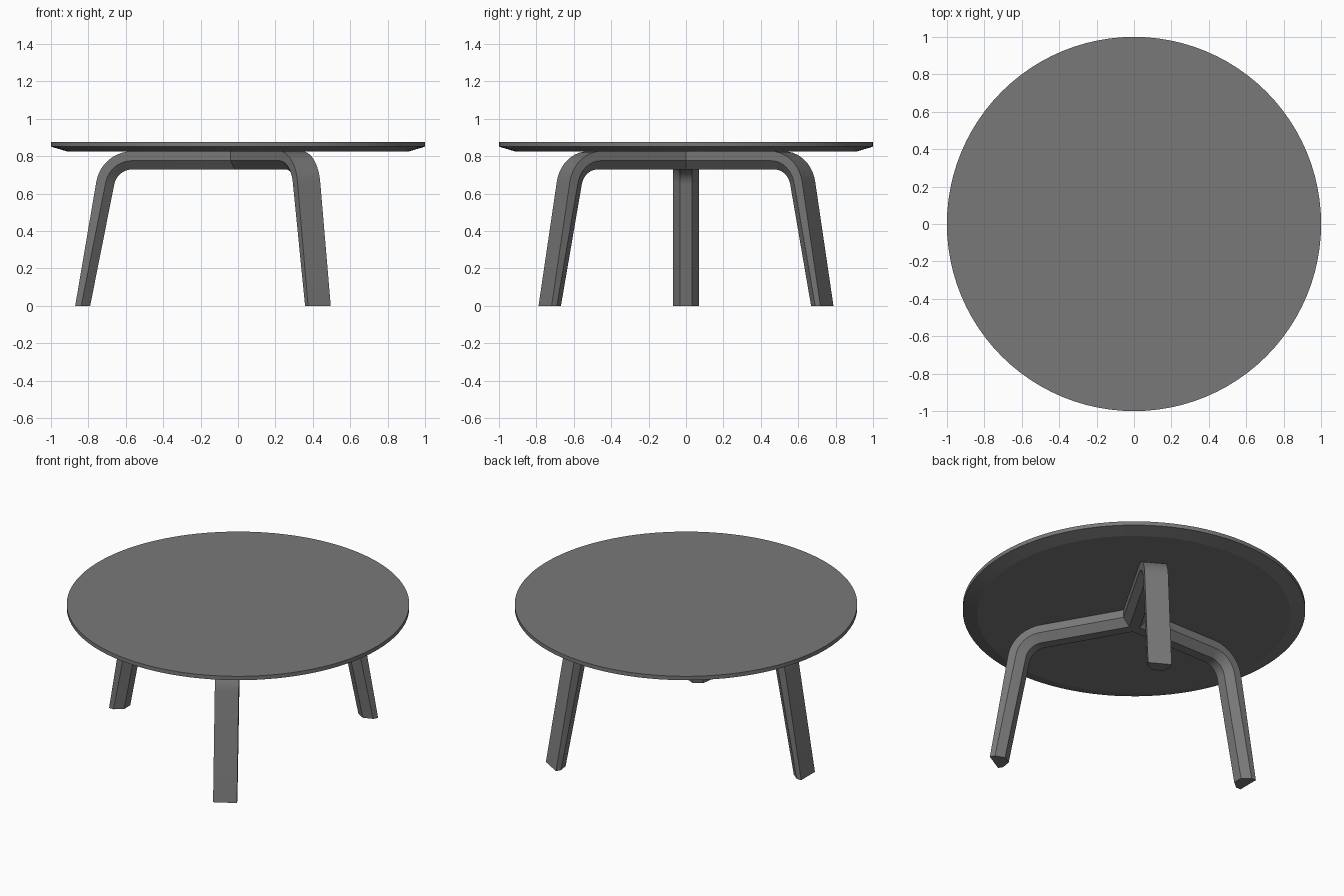
import bpy, bmesh
from math import radians, cos, sin, tan, pi

cube = bpy.data.objects.get("Cube")
if cube:
    bpy.data.objects.remove(cube, do_unlink=True)

grey = bpy.data.materials.new("mid_grey")
colour = (0.19, 0.19, 0.19, 1)
grey.use_nodes = True
grey.diffuse_color = colour
grey.node_tree.nodes["Principled BSDF"].inputs["Base Color"].default_value = colour

UNDERSIDE = 0.826


def make_object(name, bm, angle):
    bmesh.ops.remove_doubles(bm, verts=bm.verts, dist=0.0005)
    bmesh.ops.recalc_face_normals(bm, faces=bm.faces)
    mesh = bpy.data.meshes.new(name)
    bm.to_mesh(mesh)
    bm.free()
    mesh.materials.append(grey)
    obj = bpy.data.objects.new(name, mesh)
    bpy.context.collection.objects.link(obj)
    bpy.ops.object.select_all(action='DESELECT')
    obj.select_set(True)
    bpy.context.view_layer.objects.active = obj
    bpy.ops.object.shade_smooth_by_angle(angle=radians(angle))
    return obj


def loft(bm, rings):
    for a, b in zip(rings, rings[1:]):
        n = len(a)
        for i in range(n):
            j = (i + 1) % n
            bm.faces.new((a[i], a[j], b[j], b[i]))


# Round top with a flat rim and an undercut bevel
bm = bmesh.new()
sides = 96
rings = [[bm.verts.new((r * cos(2 * pi * i / sides), r * sin(2 * pi * i / sides), z))
          for i in range(sides)]
         for r, z in ((0.915, UNDERSIDE), (1.0, 0.851), (1.0, 0.876))]
loft(bm, rings)
bm.faces.new(rings[0])
bm.faces.new(rings[-1])
make_object("table_top", bm, 10)

# Three bent legs, mitred together under the middle of the top
BEND_X, BEND_Z, LEAN = 0.565, 0.631, 10
OUTER, MIDDLE, INNER = (0.195, 0.87), (0.145, 0.838), (0.098, 0.79)  # bend radius, foot reach
WIDE, NARROW = 0.07, 0.031
SECTION = [(OUTER, -WIDE), (OUTER, 0), (OUTER, WIDE), (MIDDLE, WIDE),
           (INNER, NARROW), (INNER, 0), (INNER, -NARROW), (MIDDLE, -WIDE)]


def leg(bm, heading):
    c, s = cos(heading), sin(heading)

    def vert(r, t, z):
        return bm.verts.new((r * c - t * s, r * s + t * c, z))

    rings = [[vert(abs(t) * tan(radians(30)), t, BEND_Z + line[0]) for line, t in SECTION]]
    steps = 10
    for k in range(steps + 1):
        a = radians(90 - (90 - LEAN) * k / steps)
        rings.append([vert(BEND_X + line[0] * cos(a), t, BEND_Z + line[0] * sin(a))
                      for line, t in SECTION])
    rings.append([vert(line[1], t, 0) for line, t in SECTION])
    loft(bm, rings)
    bm.faces.new(rings[-1])


bm = bmesh.new()
for degrees in (180, 60, -60):
    leg(bm, radians(degrees))
make_object("leg_frame", bm, 25)
